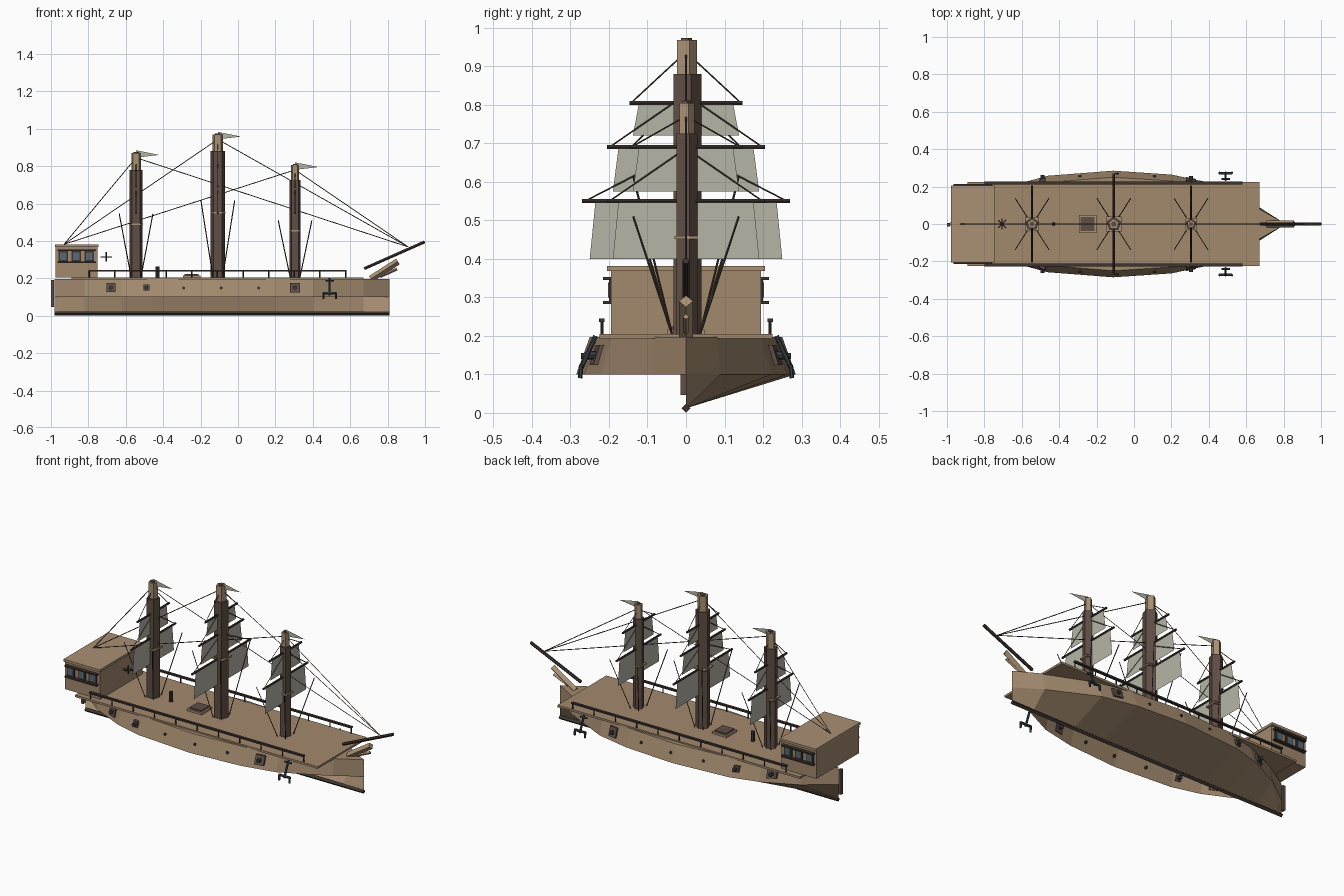
import bpy, bmesh, math
from mathutils import Vector

if "Cube" in bpy.data.objects:
    bpy.data.objects.remove(bpy.data.objects["Cube"])


def mat(name, rgb):
    m = bpy.data.materials.new(name)
    m.diffuse_color = (*rgb, 1)
    m.use_nodes = True
    m.node_tree.nodes["Principled BSDF"].inputs["Base Color"].default_value = m.diffuse_color
    return m


WOOD = mat("tan_wood", (0.36, 0.25, 0.155))
TRIM = mat("light_trim", (0.40, 0.28, 0.175))
DARK = mat("dark_brown_wood", (0.115, 0.075, 0.06))
SPAR = mat("spar_black_brown", (0.045, 0.033, 0.028))
SAIL = mat("grey_canvas", (0.47, 0.46, 0.39))
ROPE = mat("rope_brown", (0.09, 0.065, 0.045))
IRON = mat("blue_iron", (0.04, 0.05, 0.06))
GLASS = mat("window_glass", (0.10, 0.14, 0.17))


def mesh(name, verts, faces, m):
    me = bpy.data.meshes.new(name)
    me.from_pydata([tuple(v) for v in verts], [], faces)
    me.materials.append(m)
    ob = bpy.data.objects.new(name, me)
    bpy.context.collection.objects.link(ob)
    return ob


def box(name, x, y, z, m):
    """Box from three (low, high) ranges."""
    v = [(a, b, c) for a in x for b in y for c in z]
    f = [(0, 1, 3, 2), (4, 6, 7, 5), (0, 4, 5, 1), (2, 3, 7, 6), (0, 2, 6, 4), (1, 5, 7, 3)]
    return mesh(name, v, f, m)


def rod(name, a, b, r, m, n=5, r2=None, turn=0.0):
    """Straight n-sided bar between two points."""
    a, b = Vector(a), Vector(b)
    d = (b - a).normalized()
    side = Vector((0, 1, 0)) if abs(d.y) < 0.9 else Vector((1, 0, 0))
    u = (side - d * side.dot(d)).normalized()
    w = d.cross(u)
    v = []
    for p, rr in ((a, r), (b, r if r2 is None else r2)):
        for i in range(n):
            t = math.tau * i / n + turn
            v.append(p + (u * math.cos(t) + w * math.sin(t)) * rr)
    f = [(i, (i + 1) % n, n + (i + 1) % n, n + i) for i in range(n)]
    f += [tuple(reversed(range(n))), tuple(range(n, 2 * n))]
    return mesh(name, v, f, m)


# Hull: stations of x, half width at the chine (z 0.1), half width at the top
stations = [(-0.98, 0.0, 0.0), (-0.82, 0.12, 0.10), (-0.62, 0.215, 0.185),
            (-0.46, 0.258, 0.222), (-0.11, 0.285, 0.25), (0.2, 0.264, 0.23),
            (0.40, 0.222, 0.193), (0.67, 0.09, 0.08), (0.81, 0.0, 0.0)]
CHINE, TOP = 0.10, 0.197


def half_width(x, z):
    for (x0, c0, t0), (x1, c1, t1) in zip(stations, stations[1:]):
        if x0 <= x <= x1:
            k = (x - x0) / (x1 - x0)
            c, t = c0 + (c1 - c0) * k, t0 + (t1 - t0) * k
            return c + (t - c) * (z - CHINE) / (TOP - CHINE)
    return 0.0


verts, faces = [], []
for x, c, t in stations:
    verts += [(x, 0, 0.012), (x, c, CHINE), (x, t, TOP), (x, -c, CHINE), (x, -t, TOP)]
for i in range(len(stations) - 1):
    a, b = 5 * i, 5 * i + 5
    faces += [(a, a + 1, b + 1, b),              # lower planking, one side
              (a + 1, a + 2, b + 2, b + 1),      # upper planking
              (a + 3, b + 3, b + 4, a + 4),
              (a + 2, a + 4, b + 4, b + 2)]      # top cover
hull = mesh("hull", verts, faces, WOOD)
bm = bmesh.new()
bm.from_mesh(hull.data)
bmesh.ops.remove_doubles(bm, verts=bm.verts, dist=1e-5)
bm.to_mesh(hull.data)
bm.free()

rod("keel", (-0.98, 0, 0.012), (0.81, 0, 0.012), 0.012, SPAR, 4)
box("rudder", (-1.0, -0.985), (-0.014, 0.006), (0.046, 0.19), DARK)
box("deck", (-0.89, 0.67), (-0.225, 0.225), (0.193, 0.205), WOOD)

# Bow: stem timber and bowsprit
rod("bow_timber", (0.71, 0, 0.197), (0.855, 0, 0.29), 0.018, TRIM, 4)
rod("bow_brace", (0.76, 0, 0.21), (0.85, 0, 0.25), 0.008, TRIM, 4)
rod("bowsprit", (0.675, 0, 0.252), (0.998, 0, 0.395), 0.009, SPAR, 6)

# Stern cabin
box("cabin", (-0.975, -0.75), (-0.195, 0.195), (0.205, 0.37), WOOD)
box("cabin_roof", (-0.978, -0.745), (-0.205, 0.205), (0.368, 0.382), TRIM)
for s in (-1, 1):
    def span(a, b):
        return tuple(sorted((s * a, s * b)))
    for z in (0.287, 0.349):
        box("window_ledge", (-0.965, -0.76), span(0.193, 0.215), (z - 0.004, z + 0.004), SPAR)
    for x in (-0.935, -0.865, -0.795):
        box("window_frame", (x - 0.025, x + 0.025), span(0.194, 0.2), (0.291, 0.345), SPAR)
        box("window_pane", (x - 0.017, x + 0.017), span(0.199, 0.203), (0.299, 0.338), GLASS)

    # Rails
    box("rail", (-0.80, 0.58), span(0.211, 0.226), (0.236, 0.245), SPAR)
    for i in range(11):
        x = -0.795 + i * 0.137
        rod("rail_post", (x, s * 0.218, 0.2), (x, s * 0.218, 0.24), 0.004, SPAR, 4)

    # Gun ports and barrels on the hull sides
    for x, h in ((-0.68, 0.024), (-0.49, 0.016), (0.305, 0.026)):
        pts = []
        for off in (-0.004, 0.012):
            for dx, z in ((-h, 0.15 - h), (h, 0.15 - h), (h, 0.15 + h), (-h, 0.15 + h)):
                pts.append((x + dx, s * (half_width(x + dx, z) + off), z))
        f = [(0, 1, 2, 3), (4, 5, 6, 7)] + [(i, (i + 1) % 4, 4 + (i + 1) % 4, 4 + i) for i in range(4)]
        mesh("gun_port", pts, f, DARK)
        y = half_width(x, 0.15)
        rod("gun_barrel", (x, s * (y - 0.02), 0.15), (x, s * (y + 0.03), 0.15), 0.011, IRON, 8)
    for x in (-0.29, -0.09, 0.11):
        y = half_width(x, 0.148)
        rod("porthole", (x, s * (y - 0.01), 0.148), (x, s * (y + 0.006), 0.148), 0.008, SPAR, 8)

    # Anchor
    rod("anchor_shank", (0.49, s * 0.235, 0.2), (0.49, s * 0.275, 0.11), 0.006, IRON, 6)
    rod("anchor_stock", (0.468, s * 0.24, 0.188), (0.512, s * 0.24, 0.188), 0.005, IRON, 6)
    rod("anchor_arms", (0.455, s * 0.272, 0.12), (0.525, s * 0.272, 0.12), 0.007, IRON, 6)
    for x in (0.457, 0.523):
        rod("anchor_fluke", (x, s * 0.272, 0.125), (x, s * 0.275, 0.09), 0.006, IRON, 6)

# Deck fittings: hatch, post and wheel
box("hatch", (-0.295, -0.2), (-0.048, 0.048), (0.2, 0.216), TRIM)
box("hatch_cover", (-0.285, -0.21), (-0.038, 0.038), (0.214, 0.224), DARK)
rod("capstan", (-0.43, 0, 0.2), (-0.43, 0, 0.262), 0.011, SPAR, 8)
for i in range(4):
    t = math.pi * i / 4
    d = Vector((math.cos(t), math.sin(t), 0)) * 0.03
    c = Vector((-0.705, 0, 0.315))
    rod("wheel_spoke", c - d, c + d, 0.0025, SPAR, 4)
rod("wheel_axle", (-0.705, 0, 0.29), (-0.705, 0, 0.34), 0.0035, SPAR, 5)

# Masts: x, lower top, upper top, radius, collar height, shroud top, number of sails
masts = [(-0.545, 0.78, 0.87, 0.037, 0.49, 0.545, 2),
         (-0.108, 0.88, 0.968, 0.040, 0.55, 0.615, 3),
         (0.305, 0.725, 0.805, 0.030, 0.455, 0.51, 2)]
# Yard height, half length; sail bottom, half width at top and bottom
rows = [(0.55, 0.27, 0.40, 0.235, 0.25), (0.69, 0.205, 0.575, 0.175, 0.19),
        (0.805, 0.147, 0.72, 0.122, 0.138)]
for x, z1, z2, r, zc, zs, count in masts:
    rod("mast", (x, 0, 0.2), (x, 0, z1), r, DARK, 5)
    rod("topmast", (x, 0, z1 - 0.01), (x, 0, z2), r * 0.72, TRIM, 5)
    rod("mast_cap", (x, 0, z2 - 0.004), (x, 0, z2 + 0.006), r * 0.4, DARK, 5)
    box("mast_collar", (x - r, x + r), (-r, r), (zc - 0.004, zc + 0.004), TRIM)

    # Yards and sails; the shorter masts use the smaller sizes
    for i in range(count):
        zy, zb = rows[i][0], rows[i][2]
        _, half, _, wt, wb = rows[i + 3 - count]
        rod("yard", (x, -half, zy), (x, half, zy), 0.006, SPAR, 6)
        mesh("sail", [(x, -wt, zy), (x, wt, zy), (x, wb, zb), (x, -wb, zb)], [(0, 1, 2, 3)], SAIL)
        for s in (-1, 1):
            rod("yard_lift", (x, s * 0.01, min(z2 - 0.04, zy + 0.13)),
                (x, s * half * 0.97, zy), 0.002, ROPE, 4)

    # Shrouds
    for sx in (-1, 1):
        for sy in (-1, 1):
            rod("shroud", (x + sx * 0.025, sy * 0.035, 0.2), (x + sx * 0.09, sy * 0.137, zs),
                0.0028, ROPE, 4)

    # Long stays to bow and stern
    zt = z2 - 0.025
    rod("bow_stay", (x, 0, zt), (0.91, 0, 0.368), 0.0022, ROPE, 4)
    rod("stern_stay", (x, 0, zt), (-0.93, 0, 0.382), 0.0022, ROPE, 4)

    # Pennant
    mesh("pennant", [(x, 0, z2 + 0.015), (x + 0.125, 0, z2 - 0.01), (x, 0, z2 - 0.025)],
         [(0, 1, 2)], SAIL)
